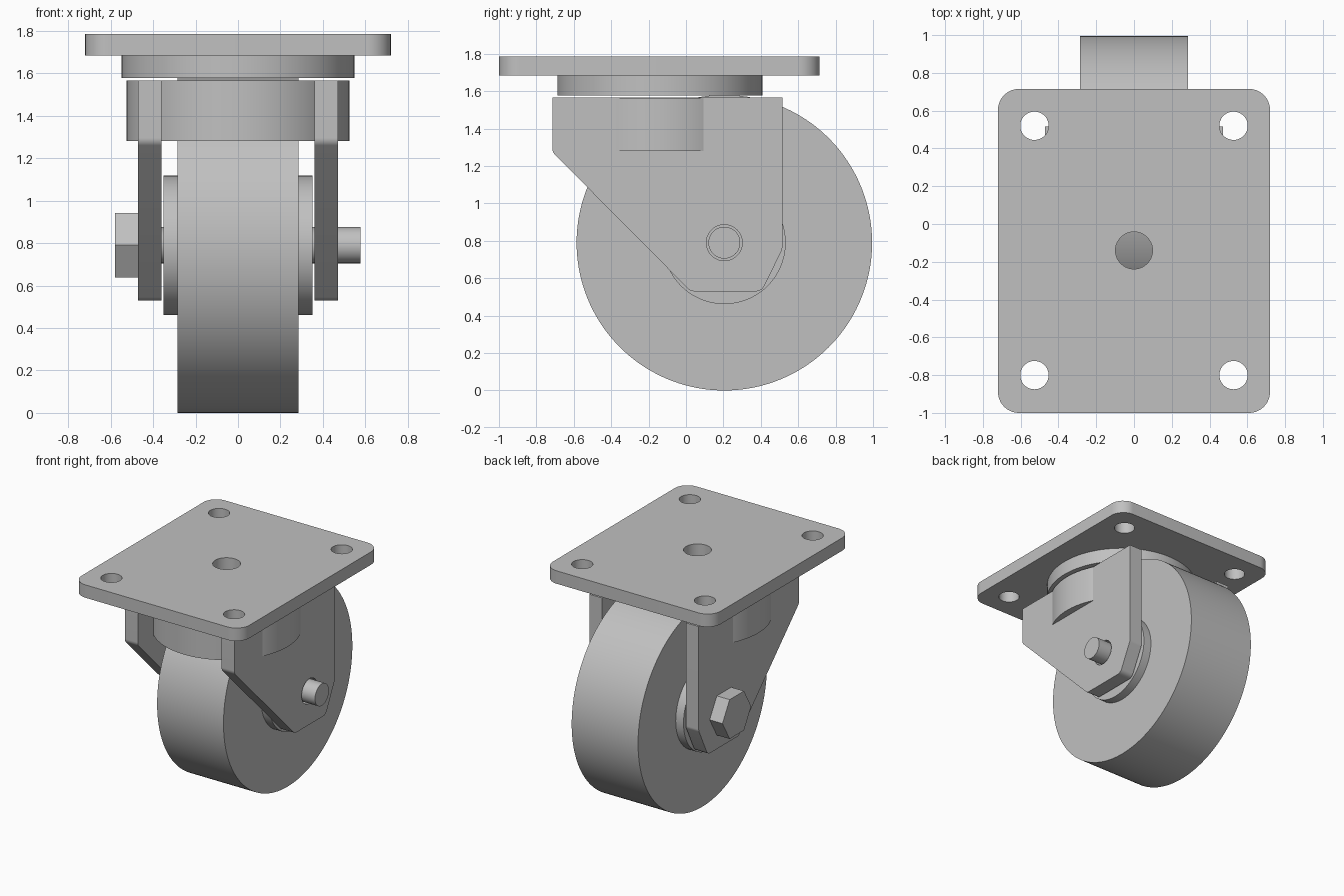
import bpy
import bmesh
from math import cos, sin, pi, tan, radians
from mathutils import Vector

cube = bpy.data.objects.get("Cube")
if cube:
    bpy.data.objects.remove(cube, do_unlink=True)

GREY = (0.53, 0.53, 0.53, 1)
steel = bpy.data.materials.new("plain grey")
steel.use_nodes = True
steel.diffuse_color = GREY
steel.node_tree.nodes["Principled BSDF"].inputs["Base Color"].default_value = GREY


def circle(u, v, r, n=64, turn=0.0):
    return [(u + r * cos(turn + 2 * pi * i / n), v + r * sin(turn + 2 * pi * i / n))
            for i in range(n)]


def rounded(corners, steps=8):
    """Outline from (u, v, radius) corners, each replaced by a tangent arc."""
    out = []
    for i, (u, v, r) in enumerate(corners):
        p = Vector((u, v))
        if r == 0:
            out.append((u, v))
            continue
        a = (Vector(corners[i - 1][:2]) - p).normalized()
        b = (Vector(corners[(i + 1) % len(corners)][:2]) - p).normalized()
        half = a.angle(b) / 2
        centre = p + (a + b).normalized() * (r / sin(half))
        start = p + a * (r / tan(half)) - centre
        end = p + b * (r / tan(half)) - centre
        for k in range(steps + 1):
            d = start.lerp(end, k / steps).normalized() * r
            out.append(tuple(centre + d))
    return out


def extrude(name, loops, low, high, axis):
    """Fill an outline with optional holes and extrude it along x or z."""
    bm = bmesh.new()
    for loop in loops:
        verts = [bm.verts.new((u, v, low) if axis == "z" else (low, u, v))
                 for u, v in loop]
        for i, vert in enumerate(verts):
            bm.edges.new((verts[i - 1], vert))
    if len(loops) == 1:
        bm.faces.new(verts)
    else:
        bmesh.ops.triangle_fill(bm, use_beauty=True, edges=bm.edges[:])
    grown = bmesh.ops.extrude_face_region(bm, geom=bm.faces[:], use_keep_orig=True)
    top = [g for g in grown["geom"] if isinstance(g, bmesh.types.BMVert)]
    step = high - low
    bmesh.ops.translate(bm, verts=top, vec=(0, 0, step) if axis == "z" else (step, 0, 0))
    bmesh.ops.recalc_face_normals(bm, faces=bm.faces[:])
    mesh = bpy.data.meshes.new(name)
    bm.to_mesh(mesh)
    bm.free()
    mesh.materials.append(steel)
    mesh.shade_smooth()
    mesh.set_sharp_from_angle(angle=radians(30))
    obj = bpy.data.objects.new(name, mesh)
    bpy.context.collection.objects.link(obj)
    return obj


SWIVEL_Y = -0.14
AXLE = (0.205, 0.79)
king_hole = circle(0, SWIVEL_Y, 0.098)

# Mounting plate with four bolt holes and a central hole
outline = rounded([(-0.72, -1, 0.11), (0.72, -1, 0.11),
                   (0.72, 0.715, 0.11), (-0.72, 0.715, 0.11)])
bolts = [circle(x, y, 0.075, 48) for x in (-0.527, 0.527) for y in (-0.8, 0.52)]
extrude("mounting_plate", [outline, king_hole] + bolts, 1.685, 1.785, "z")

# Swivel: upper race and fork crown
extrude("swivel_race", [circle(0, SWIVEL_Y, 0.548, 128), king_hole], 1.577, 1.685, "z")
extrude("fork_crown", [circle(0, SWIVEL_Y, 0.525, 128), king_hole], 1.28, 1.565, "z")

# Fork legs with axle holes
leg = rounded([(-0.715, 1.565, 0), (-0.715, 1.275, 0.05), (0.025, 0.53, 0.05),
               (0.405, 0.53, 0.05), (0.515, 0.755, 0.05), (0.515, 1.565, 0)])
for side, low, high in (("left", 0.36, 0.47), ("right", -0.47, -0.36)):
    extrude(side + "_fork_leg", [leg, circle(*AXLE, 0.096)], low, high, "x")

# Wheel, hub and axle bolt
extrude("wheel", [circle(*AXLE, 0.79, 160)], -0.285, 0.285, "x")
extrude("hub", [circle(*AXLE, 0.328, 96)], -0.352, 0.352, "x")
extrude("axle", [circle(*AXLE, 0.085)], -0.475, 0.577, "x")
extrude("bolt_head", [circle(*AXLE, 0.176, 6)], -0.58, -0.47, "x")
